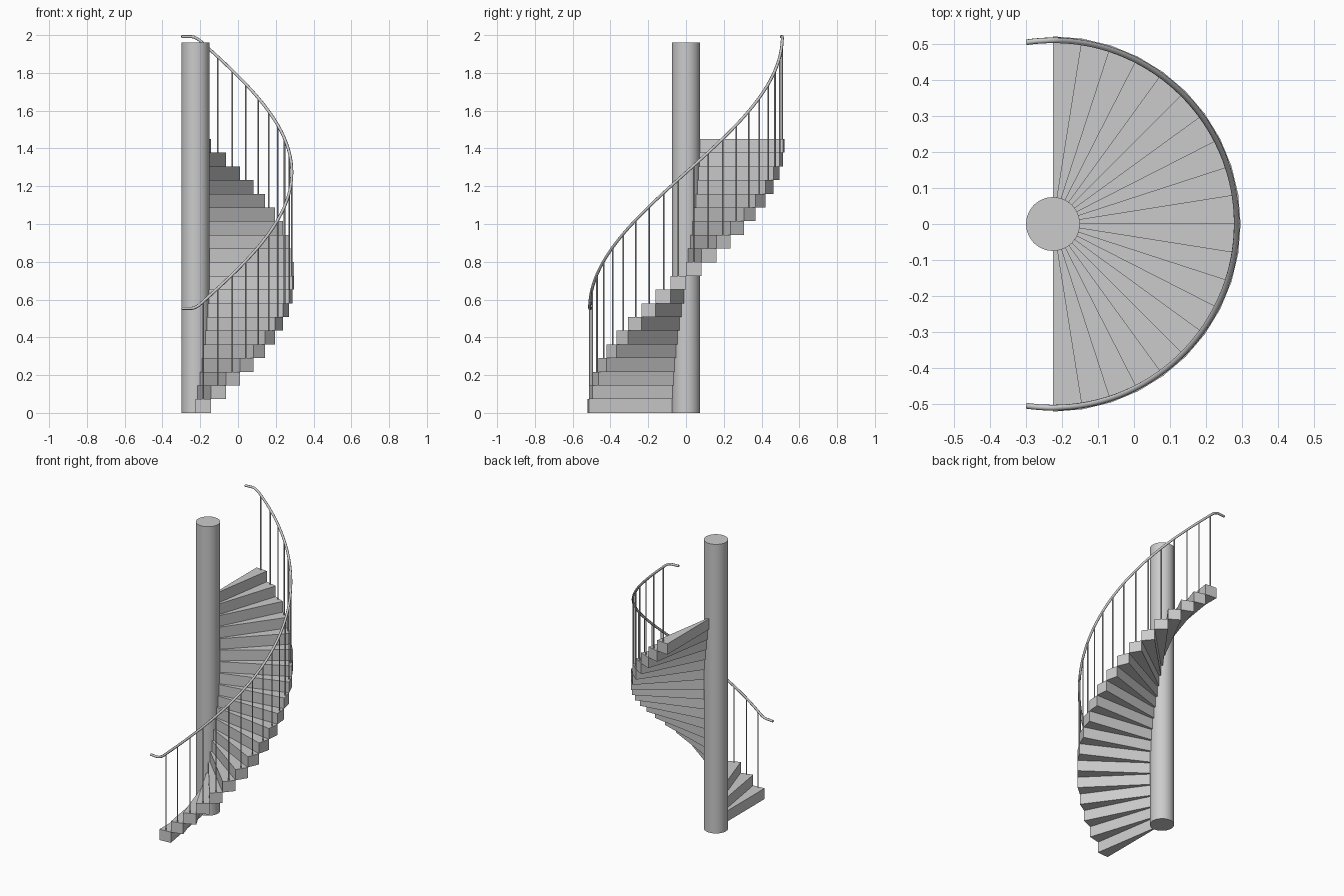
import bpy
from math import sin, cos, radians

if "Cube" in bpy.data.objects:
    bpy.data.objects.remove(bpy.data.objects["Cube"])

CX = -0.225            # pole axis
N, RISE, TURN = 20, 0.0725, 9
R_IN, R_OUT, R_RAIL = 0.065, 0.521, 0.51
RAIL_LOW, RAIL_HIGH = 0.553, 1.992


def polar(r, deg, z):
    return (CX + r * cos(radians(deg)), r * sin(radians(deg)), z)


def cylinder(name, r, x, y, z0, z1, sides):
    bpy.ops.mesh.primitive_cylinder_add(vertices=sides, radius=r, depth=z1 - z0,
                                        location=(x, y, (z0 + z1) / 2))
    bpy.context.object.name = name
    bpy.ops.object.shade_smooth_by_angle(angle=radians(40))


def rail_height(deg):
    # straight climb with level ends, blended over a few degrees
    def ramp(t, w=3.0):
        if t <= -w:
            return 0.0
        return t if t >= w else (t + w) ** 2 / (4 * w)
    climb = (RAIL_HIGH - RAIL_LOW) / 180
    return RAIL_LOW + climb * (ramp(deg + 90) - ramp(deg - 90))


# Central pole
cylinder("centre_pole", 0.075, CX, 0, 0, 1.96, 24)

# Wedge steps, each with one baluster
for i in range(N):
    a0, a1 = -90 + TURN * i, -90 + TURN * (i + 1)
    z0, z1 = RISE * i, RISE * (i + 1)
    verts = [polar(r, a, z) for z in (z0, z1)
             for r, a in ((R_IN, a0), (R_OUT, a0), (R_OUT, a1), (R_IN, a1))]
    faces = [(3, 2, 1, 0), (4, 5, 6, 7)]
    faces += [(k, (k + 1) % 4, (k + 1) % 4 + 4, k + 4) for k in range(4)]
    mesh = bpy.data.meshes.new(f"step_{i + 1}")
    mesh.from_pydata(verts, [], faces)
    bpy.context.collection.objects.link(bpy.data.objects.new(f"step_{i + 1}", mesh))

    mid = (a0 + a1) / 2
    x, y, _ = polar(R_RAIL, mid, 0)
    cylinder(f"baluster_{i + 1}", 0.004, x, y, z1 - 0.002, rail_height(mid), 8)

# Helical handrail with level ends
curve = bpy.data.curves.new("handrail", 'CURVE')
curve.dimensions = '3D'
curve.bevel_depth = 0.008
curve.bevel_resolution = 2
curve.use_fill_caps = True
count = 132
spline = curve.splines.new('POLY')
spline.points.add(count)
for k, p in enumerate(spline.points):
    deg = -98.4 + 196.8 * k / count
    p.co = (*polar(R_RAIL, deg, rail_height(deg)), 1)
spline.use_smooth = True
bpy.context.collection.objects.link(bpy.data.objects.new("handrail", curve))
